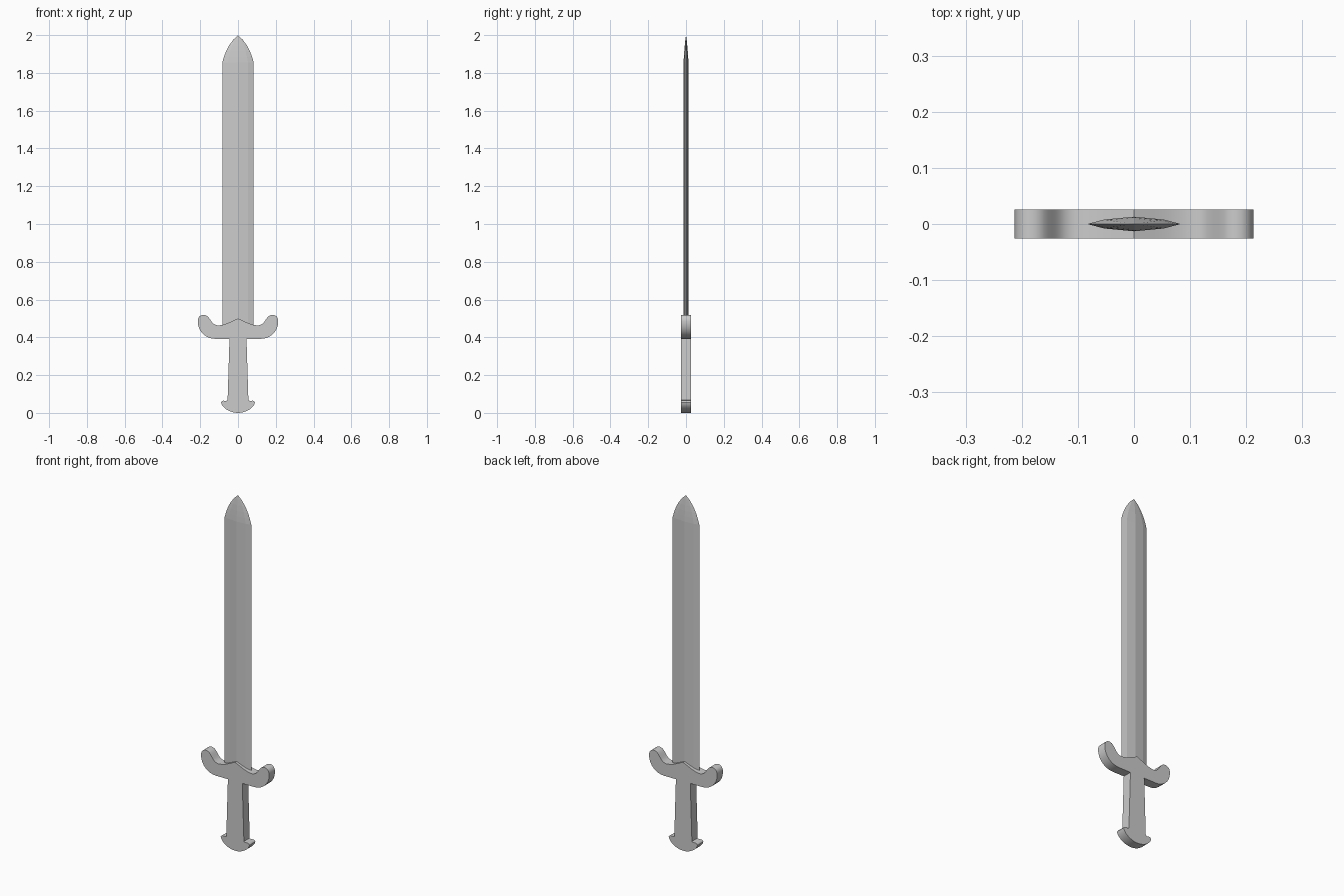
import bpy, bmesh
from mathutils import Vector
from mathutils.geometry import interpolate_bezier

if "Cube" in bpy.data.objects:
    bpy.data.objects.remove(bpy.data.objects["Cube"])


def finish(bm, name):
    bmesh.ops.recalc_face_normals(bm, faces=bm.faces)
    mesh = bpy.data.meshes.new(name)
    bm.to_mesh(mesh)
    bm.free()
    obj = bpy.data.objects.new(name, mesh)
    bpy.context.collection.objects.link(obj)
    return obj


def smooth(obj, angle):
    bpy.ops.object.select_all(action='DESELECT')
    obj.select_set(True)
    bpy.context.view_layer.objects.active = obj
    bpy.ops.object.shade_smooth_by_angle(angle=angle)


def curve(a, ha, hb, b, n=9):
    pts = [Vector((x, z, 0)) for x, z in (a, ha, hb, b)]
    return [(p.x, p.y) for p in interpolate_bezier(*pts, n)][:-1]


# Hilt: guard, grip and pommel as one mirrored, extruded outline
half = (
    curve((0, .5), (.04, .482), (.07, .464), (.105, .463))
    + curve((.105, .463), (.135, .465), (.14, .488), (.16, .51))
    + curve((.16, .51), (.176, .526), (.213, .523), (.213, .485))
    + curve((.213, .485), (.213, .425), (.165, .392), (.12, .392))
    + [(.12, .392), (.045, .392)]
    + curve((.055, .067), (.068, .056), (.08, .075), (.09, .055))
    + curve((.09, .055), (.085, .028), (.045, 0), (0, 0))
    + [(0, 0)]
)
outline = half + [(-x, z) for x, z in reversed(half[1:-1])]
bm = bmesh.new()
front = [bm.verts.new((x, -.026, z)) for x, z in outline]
face = bm.faces.new(front)
ext = bmesh.ops.extrude_face_region(bm, geom=[face], use_keep_orig=True)
moved = [v for v in ext['geom'] if isinstance(v, bmesh.types.BMVert)]
bmesh.ops.translate(bm, verts=moved, vec=(0, .052, 0))
hilt = finish(bm, "hilt")
smooth(hilt, .6)

# Blade: flattened diamond section with bevelled edges, tapering to a point
section = [(.083, 0), (.053, .008), (0, .013), (-.053, .008),
           (-.083, 0), (-.053, -.008), (0, -.013), (.053, -.008)]
rings = [(.45, 1, 1), (1.855, 1, 1), (1.885, .9, .88),
         (1.915, .76, .72), (1.945, .57, .52), (1.975, .31, .27)]
bm = bmesh.new()
loops = [[bm.verts.new((x * sx, y * sy, z)) for x, y in section]
         for z, sx, sy in rings]
bm.faces.new(loops[0])
count = len(section)
for lo, hi in zip(loops, loops[1:]):
    for i in range(count):
        j = (i + 1) % count
        bm.faces.new((lo[i], lo[j], hi[j], hi[i]))
tip = bm.verts.new((0, 0, 2))
for i in range(count):
    bm.faces.new((loops[-1][i], loops[-1][(i + 1) % count], tip))
blade = finish(bm, "blade")
